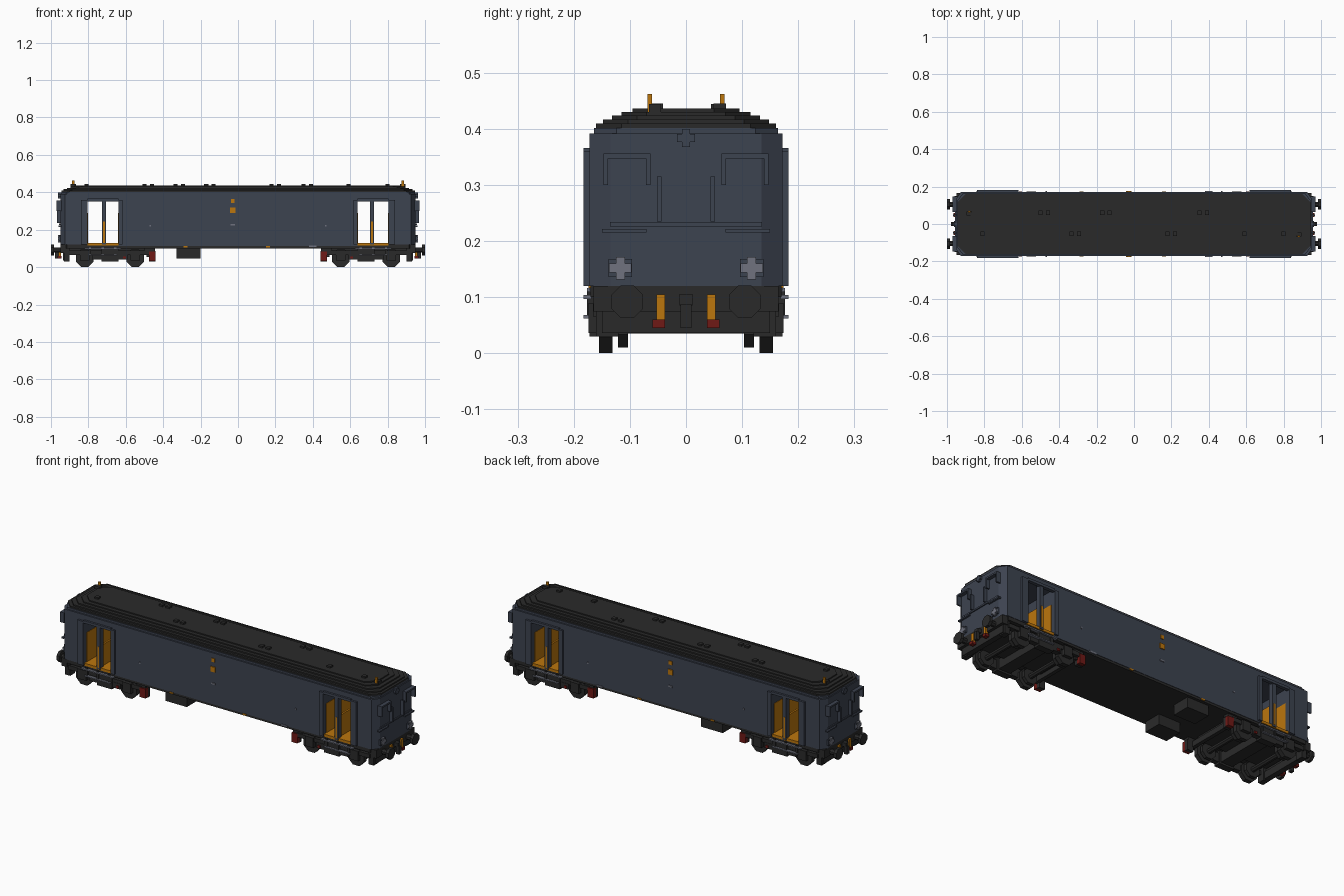
import bpy, bmesh, math
from mathutils import Matrix

old = bpy.data.objects.get("Cube")
if old:
    bpy.data.objects.remove(old, do_unlink=True)


def material(name, r, g, b):
    m = bpy.data.materials.new(name)
    m.use_nodes = True
    m.diffuse_color = (r, g, b, 1)
    m.node_tree.nodes["Principled BSDF"].inputs["Base Color"].default_value = (r, g, b, 1)
    return m


BLUE = material("slate blue", 0.046, 0.056, 0.080)
DARK = material("charcoal", 0.023, 0.023, 0.023)
AMBER = material("amber", 0.50, 0.18, 0.004)
GREY = material("light grey", 0.16, 0.17, 0.21)
RED = material("dark red", 0.16, 0.010, 0.008)


def finish(name, bm, mat):
    bmesh.ops.recalc_face_normals(bm, faces=bm.faces[:])
    me = bpy.data.meshes.new(name)
    bm.to_mesh(me)
    bm.free()
    me.materials.append(mat)
    ob = bpy.data.objects.new(name, me)
    bpy.context.collection.objects.link(ob)
    return ob


def copies(mirror):
    return [(sx, sy) for sx in ((1, -1) if "x" in mirror else (1,))
            for sy in ((1, -1) if "y" in mirror else (1,))]


def boxes(name, mat, items, mirror=""):
    """Boxes given as (x0, x1, y0, y1, z0, z1), repeated across the x and/or y plane."""
    bm = bmesh.new()
    for sx, sy in copies(mirror):
        for x0, x1, y0, y1, z0, z1 in items:
            m = (Matrix.Translation((sx * (x0 + x1) / 2, sy * (y0 + y1) / 2, (z0 + z1) / 2))
                 @ Matrix.Diagonal((x1 - x0, y1 - y0, z1 - z0, 1)))
            bmesh.ops.create_cube(bm, size=1, matrix=m)
    return finish(name, bm, mat)


def prism(name, mat, plan, z0, z1, mirror=""):
    """Plan outline extruded upwards."""
    bm = bmesh.new()
    for sx, sy in copies(mirror):
        f = bm.faces.new([bm.verts.new((sx * x, sy * y, z0)) for x, y in plan])
        top = bmesh.ops.extrude_face_region(bm, geom=[f])["geom"]
        bmesh.ops.translate(bm, vec=(0, 0, z1 - z0),
                            verts=[v for v in top if isinstance(v, bmesh.types.BMVert)])
    return finish(name, bm, mat)


def discs(name, mat, items, axis, mirror="xy", sides=8):
    """Cylinders (x, y, z, radius, length) lying along x or y."""
    bm = bmesh.new()
    turn = Matrix.Rotation(math.pi / 2, 4, "Y" if axis == "x" else "X")
    for sx, sy in copies(mirror):
        for x, y, z, r, d in items:
            m = (Matrix.Translation((sx * x, sy * y, z)) @ turn
                 @ Matrix.Rotation(math.pi / sides, 4, "Z"))
            bmesh.ops.create_cone(bm, cap_ends=True, segments=sides, radius1=r, radius2=r,
                                  depth=d, matrix=m)
    return finish(name, bm, mat)


def octagon(x, y, cx, cy):
    return [(x, -y + cy), (x, y - cy), (x - cx, y), (-x + cx, y),
            (-x, y - cy), (-x, -y + cy), (-x + cx, -y), (x - cx, -y)]


# Body shell: middle section, cab ends, lintel and door pillars
W, END = 0.172, 0.95
boxes("middle_body", BLUE, [(-0.64, 0.64, -W, W, 0.112, 0.366)])
prism("end_cabs", BLUE, [(0.805, -W), (END - 0.025, -W), (END, -0.135), (END, 0.135),
                         (END - 0.025, W), (0.805, W)], 0.12, 0.366, "x")
prism("upper_body", BLUE, octagon(END, W, 0.025, 0.037), 0.366, 0.392)
prism("cornice", BLUE, octagon(0.945, 0.164, 0.03, 0.04), 0.392, 0.402)
boxes("door_frames", BLUE, [
    (0.618, 0.64, 0.165, 0.183, 0.12, 0.36),
    (0.805, 0.84, 0.165, 0.183, 0.12, 0.36),
    (0.64, 0.805, 0.165, 0.183, 0.352, 0.366),
    (0.706, 0.728, 0.150, 0.178, 0.12, 0.366)], "xy")

# Door vestibules: amber floor, wall panels and centre partition
boxes("vestibule_floors", AMBER, [(0.64, 0.805, -0.174, 0.174, 0.116, 0.130)], "x")
boxes("vestibule_panels", AMBER, [
    (0.637, 0.642, -0.155, 0.155, 0.13, 0.29),
    (0.803, 0.807, -0.155, 0.155, 0.13, 0.29),
    (0.712, 0.722, -0.179, 0.179, 0.13, 0.245)], "x")

# Stepped roof
for i, (x, y, z0, z1) in enumerate([(0.945, 0.160, 0.402, 0.410), (0.932, 0.148, 0.410, 0.417),
                                    (0.915, 0.132, 0.417, 0.424), (0.895, 0.115, 0.424, 0.430),
                                    (0.875, 0.095, 0.430, 0.436)]):
    prism("roof_step_%d" % (i + 1), DARK, octagon(x, y, 0.045, 0.045), z0, z1)

# Roof vents and end aerials
vents = [(x, 0.06) for x in (-0.5, -0.46, -0.17, -0.13, 0.35, 0.39)]
vents += [(x, -0.052) for x in (-0.81, -0.335, -0.295, 0.18, 0.22, 0.59, 0.80)]
boxes("roof_vents", DARK, [(x - 0.011, x + 0.011, y - 0.011, y + 0.011, 0.434, 0.445)
                           for x, y in vents])
for name, s in (("right", 1), ("left", -1)):
    x, y = 0.88 * s, -0.065 * s
    boxes(name + "_aerial_base", DARK,
          [(x - 0.015, x + 0.015, y * 0.85 - 0.011, y * 0.85 + 0.011, 0.428, 0.444)])
    boxes(name + "_aerial", AMBER, [(x - 0.007, x + 0.007, y - 0.004, y + 0.004, 0.43, 0.462)])

# Side lamps, handles and lower trim
boxes("side_lamps", AMBER, [(-0.042, -0.014, 0.168, 0.177, 0.290, 0.318),
                            (-0.038, -0.018, 0.168, 0.176, 0.344, 0.364)], "y")
boxes("side_handles", GREY, [(-0.474, -0.466, 0.168, 0.176, 0.216, 0.224),
                             (0.466, 0.474, 0.168, 0.176, 0.216, 0.224),
                             (-0.040, -0.016, 0.168, 0.176, 0.222, 0.230),
                             (0.380, 0.420, 0.168, 0.176, 0.107, 0.116)], "y")
boxes("sill_markers", AMBER, [(x - 0.011, x + 0.011, 0.166, 0.175, 0.104, 0.112)
                              for x in (-0.28, 0.16)], "y")

# End fittings: window hoods, rails, ledge and lamps
E = END - 0.005
boxes("end_window_hoods", BLUE, [
    (E, 0.970, 0.063, 0.147, 0.347, 0.356),
    (E, 0.970, 0.063, 0.071, 0.300, 0.350),
    (E, 0.970, 0.139, 0.147, 0.300, 0.350)], "xy")
boxes("end_rails", BLUE, [(E, 0.968, 0.044, 0.052, 0.235, 0.315),
                          (E, 0.960, 0.070, 0.150, 0.215, 0.222)], "xy")
boxes("end_ledge", BLUE, [(E, 0.956, -0.135, 0.135, 0.226, 0.234)], "x")
boxes("top_lamp", BLUE, [(E, 0.962, -0.016, 0.016, 0.377, 0.391),
                         (E, 0.962, -0.007, 0.007, 0.368, 0.400)], "x")
boxes("lamp_rims", BLUE, [(E, 0.957, 0.096, 0.138, 0.136, 0.168)], "xy")
boxes("end_lamps", GREY, [(E, 0.962, 0.097, 0.137, 0.144, 0.160),
                          (E, 0.962, 0.109, 0.125, 0.132, 0.172)], "xy")

# Underframe and equipment boxes
prism("underframe", DARK, octagon(0.945, 0.170, 0.03, 0.04), 0.100, 0.120)
boxes("equipment_boxes", DARK, [(-0.33, -0.20, 0.055, 0.155, 0.045, 0.102)], "y")
boxes("headstocks", DARK, [(0.915, 0.950, -0.165, 0.165, 0.075, 0.120),
                           (0.905, 0.935, -0.150, 0.150, 0.036, 0.076)], "x")

# Bogies: side frames, crossbeams, axle boxes, wheels and axles
WHEELS = (0.55, 0.82)
boxes("bogie_frames", DARK, [
    (0.47, 0.91, 0.140, 0.166, 0.066, 0.088),
    (0.59, 0.78, 0.140, 0.168, 0.040, 0.070),
    (0.64, 0.73, 0.135, 0.172, 0.030, 0.100),
    (0.90, 0.93, 0.120, 0.160, 0.030, 0.105)], "xy")
boxes("bogie_crossbeams", DARK, [(0.65, 0.72, -0.15, 0.15, 0.04, 0.095),
                                 (0.47, 0.49, -0.15, 0.15, 0.055, 0.085),
                                 (0.48, 0.90, -0.10, 0.10, 0.080, 0.102)], "x")
boxes("axle_boxes", DARK, [(x - 0.025, x + 0.025, 0.155, 0.174, 0.036, 0.090)
                           for x in WHEELS], "xy")
discs("wheels", DARK, [(x, 0.143, 0.048, 0.051, 0.024) for x in WHEELS], "y")
discs("wheel_flanges", DARK, [(x, 0.112, 0.050, 0.043, 0.018) for x in WHEELS], "y")
discs("axles", DARK, [(x, 0, 0.048, 0.014, 0.28) for x in WHEELS], "y", "x")
boxes("brake_box_hangers", DARK, [(0.445, 0.500, 0.130, 0.160, 0.083, 0.104)], "xy")
boxes("brake_boxes", DARK, [(0.440, 0.475, 0.130, 0.148, 0.030, 0.085)], "xy")
boxes("red_brake_covers", RED, [(0.440, 0.475, 0.148, 0.168, 0.032, 0.083)], "xy")
boxes("red_valves", RED, [(0.600, 0.615, 0.160, 0.173, 0.045, 0.058)], "xy")

# Door step boards
boxes("door_steps", GREY, [(0.625, 0.820, 0.168, 0.183, 0.097, 0.104),
                           (0.645, 0.800, 0.168, 0.183, 0.062, 0.068)], "xy")
boxes("step_brackets", DARK, [(x, x + 0.012, 0.165, 0.176, 0.062, 0.110)
                              for x in (0.65, 0.717, 0.785)], "xy")

# Buffers, coupling and hoses
discs("buffer_shanks", DARK, [(0.965, 0.105, 0.092, 0.015, 0.045)], "x")
discs("buffer_heads", DARK, [(0.992, 0.105, 0.092, 0.031, 0.016)], "x")
boxes("coupling", DARK, [(0.945, 0.972, -0.012, 0.012, 0.085, 0.106),
                         (0.960, 0.978, -0.010, 0.010, 0.045, 0.088)], "x")
boxes("brake_hoses", AMBER, [(0.946, 0.960, 0.037, 0.053, 0.058, 0.105)], "xy")
boxes("hose_ends", RED, [(0.944, 0.966, 0.037, 0.060, 0.045, 0.060)], "xy")
